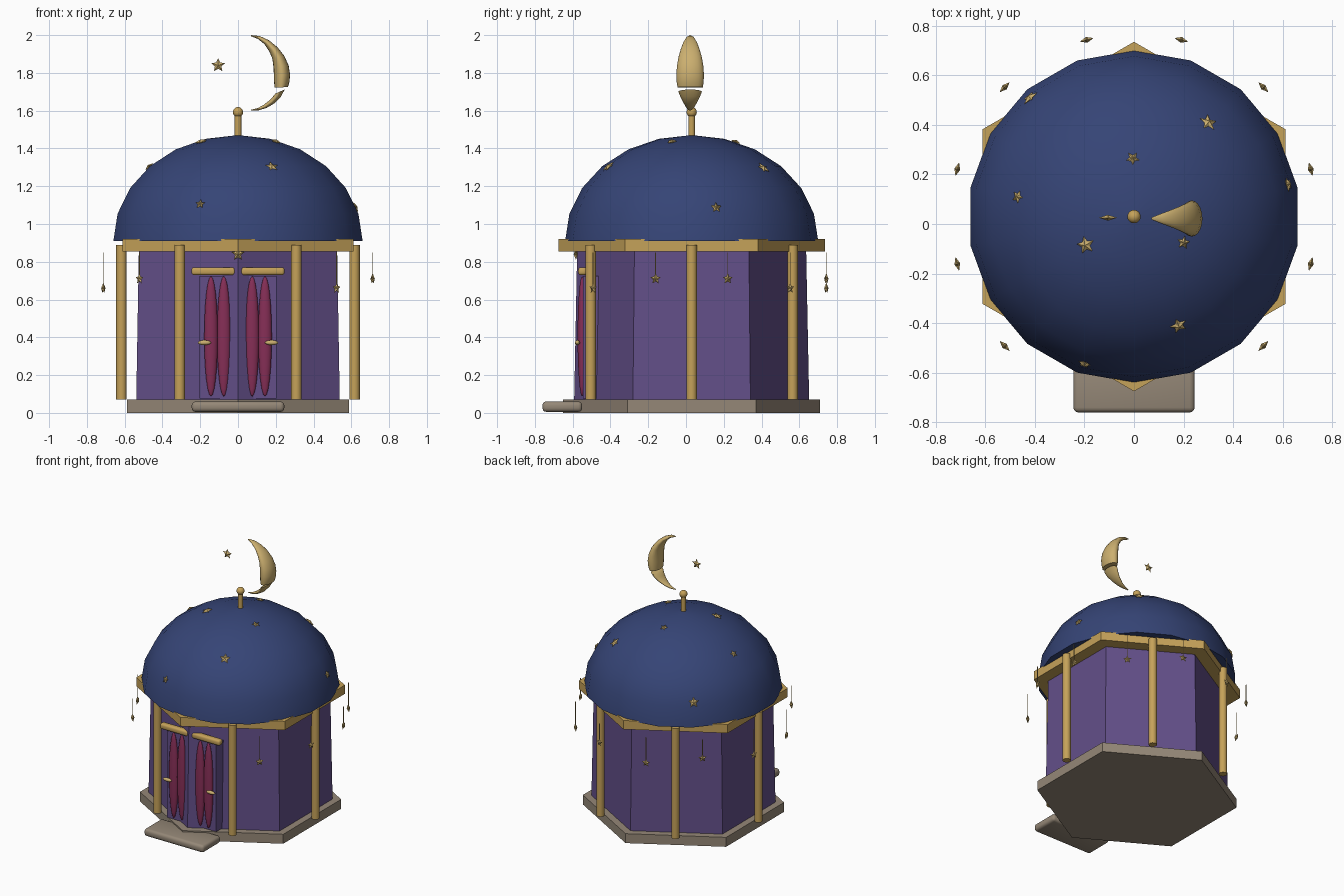
import bpy, bmesh, math
from mathutils import Vector, Matrix

if "Cube" in bpy.data.objects:
    bpy.data.objects.remove(bpy.data.objects["Cube"])

CY = 0.03  # the building's axis sits slightly behind the origin


def mat(name, rgb):
    m = bpy.data.materials.new(name)
    m.diffuse_color = (*rgb, 1)
    m.use_nodes = True
    m.node_tree.nodes["Principled BSDF"].inputs["Base Color"].default_value = m.diffuse_color
    return m


GOLD = mat("frame gold", (0.56, 0.36, 0.10))
PALE = mat("star gold", (0.60, 0.43, 0.16))
BLUE = mat("dome blue", (0.036, 0.058, 0.18))
PURPLE = mat("wall purple", (0.125, 0.078, 0.25))
RED = mat("curtain crimson", (0.24, 0.028, 0.095))
STONE = mat("stone", (0.30, 0.245, 0.185))


def finish(bm, name, material, smooth=None):
    bmesh.ops.recalc_face_normals(bm, faces=bm.faces)
    me = bpy.data.meshes.new(name)
    bm.to_mesh(me)
    bm.free()
    ob = bpy.data.objects.new(name, me)
    bpy.context.collection.objects.link(ob)
    me.materials.append(material)
    if smooth:
        bpy.ops.object.select_all(action='DESELECT')
        ob.select_set(True)
        bpy.context.view_layer.objects.active = ob
        bpy.ops.object.shade_smooth_by_angle(angle=math.radians(smooth))
    return ob


def ring(r, z, n, x=0, y=CY):
    # polygon with one corner pointing along +y
    return [Vector((x + r * math.sin(2 * math.pi * i / n),
                    y + r * math.cos(2 * math.pi * i / n), z)) for i in range(n)]


def loft(name, rings, material, smooth=None, wrap=False):
    bm = bmesh.new()
    vs = [[bm.verts.new(p) for p in r] for r in rings]
    n = len(vs[0])
    pairs = list(zip(vs, vs[1:])) + ([(vs[-1], vs[0])] if wrap else [])
    for a, b in pairs:
        for i in range(n):
            j = (i + 1) % n
            bm.faces.new((a[i], a[j], b[j], b[i]))
    if not wrap:
        bm.faces.new(vs[0])
        bm.faces.new(vs[-1])
    bmesh.ops.remove_doubles(bm, verts=bm.verts, dist=1e-5)
    return finish(bm, name, material, smooth)


def rod(name, x, y, z0, z1, r, material, n=16):
    return loft(name, [ring(r, z0, n, x, y), ring(r, z1, n, x, y)], material, 40)


def ball(name, loc, scale, material):
    bm = bmesh.new()
    bmesh.ops.create_uvsphere(bm, u_segments=20, v_segments=12, radius=1,
                              matrix=Matrix.Translation(loc) @ Matrix.Diagonal((*scale, 1)))
    return finish(bm, name, material, 60)


def block(name, loc, size, material, bevel=0):
    bm = bmesh.new()
    bmesh.ops.create_cube(bm, size=1, matrix=Matrix.Translation(loc) @ Matrix.Diagonal((*size, 1)))
    if bevel:
        bmesh.ops.bevel(bm, geom=bm.edges[:], offset=bevel, segments=3, profile=0.5, affect='EDGES')
    return finish(bm, name, material, 40 if bevel else None)


def star(name, loc, normal, r, depth=0.012):
    # five-pointed star, puffed on both sides, facing along normal
    nrm = Vector(normal).normalized()
    up = Vector((0, 0, 1)) - nrm * nrm.z
    up.normalize()
    side = up.cross(nrm)
    c = Vector(loc)
    bm = bmesh.new()
    rim = []
    for i in range(10):
        a = math.pi * i / 5
        q = r if i % 2 == 0 else r * 0.48
        rim.append(bm.verts.new(c + q * (math.cos(a) * up + math.sin(a) * side)))
    for s in (1, -1):
        tip = bm.verts.new(c + s * depth * nrm)
        for i in range(10):
            bm.faces.new((rim[i], rim[(i + 1) % 10], tip))
    return finish(bm, name, PALE)


# stone base and rounded step
loft("base", [ring(0.68, 0, 6), ring(0.68, 0.07, 6)], STONE)
block("step", (0, -0.655, 0.033), (0.49, 0.21, 0.055), STONE, 0.02)

# slightly tapering six-sided wall, and gold cornice
loft("wall", [ring(0.622, 0.07, 6), ring(0.606, 0.87, 6)], PURPLE)
loft("cornice", [ring(0.705, 0.855, 6), ring(0.705, 0.92, 6),
                 ring(0.59, 0.92, 6), ring(0.59, 0.855, 6)], GOLD, wrap=True)

# pillars in front of the middle of each wall
for k in range(6):
    a = k * math.pi / 3
    rod("pillar", 0.617 * math.cos(a), CY + 0.617 * math.sin(a), 0.07, 0.89, 0.028, GOLD)

# door panel, curtains, lintels and handles
block("door_panel", (0, -0.47, 0.4), (0.405, 0.15, 0.65), PURPLE)
for s in (-1, 1):
    for x in (0.075, 0.143):
        ball("curtain", (s * x, -0.55, 0.405), (0.036, 0.024, 0.318), RED)
    block("lintel", (s * 0.13, -0.548, 0.75), (0.232, 0.045, 0.042), GOLD, 0.014)
    ball("handle", (s * 0.178, -0.575, 0.372), (0.035, 0.013, 0.013), PALE)
star("door_star", (0, -0.583, 0.84), (0, -1, 0), 0.036)

# dome
DR, DZ, DH = 0.67, 0.91, 0.56
loft("dome", [ring(DR * math.cos(math.radians(t)), DZ + DH * math.sin(math.radians(t)), 18)
              for t in (0, 15, 30, 45, 60, 75, 89.5)], BLUE, 50)

# stars on the dome: x, y, size
for x, y, r in ((-0.42, 0.51, 0.037), (0.30, 0.41, 0.038), (-0.005, 0.265, 0.028),
                (-0.47, 0.11, 0.028), (-0.195, -0.085, 0.037), (0.20, -0.075, 0.027),
                (0.18, -0.41, 0.037), (-0.20, -0.565, 0.027), (0.622, 0.16, 0.03)):
    dy = y - CY
    h = math.sqrt(1 - (x * x + dy * dy) / DR ** 2)
    star("dome_star", (x, y, DZ + DH * h), (x / DR ** 2, dy / DR ** 2, h / DH), r)

# finial
rod("finial_post", 0, CY, 1.45, 1.59, 0.018, GOLD)
ball("finial_ball", (0, CY, 1.592), (0.027, 0.027, 0.027), GOLD)


# crescent in two pieces: each station is outer x,z, inner x,z, half depth
def crescent(name, stations):
    rings = []
    for ox, oz, ix, iz, d in stations:
        o, i = Vector((ox, 0.022, oz)), Vector((ix, 0.022, iz))
        mid, half = (o + i) / 2, (o - i) / 2
        rings.append([mid + half * math.cos(t) + Vector((0, d * math.sin(t), 0))
                      for t in (2 * math.pi * k / 20 for k in range(20))])
    loft(name, rings, PALE, 50)


crescent("crescent_upper", [
    (0.07, 2.0, 0.07, 1.994, 0.004), (0.115, 1.995, 0.105, 1.98, 0.02),
    (0.165, 1.972, 0.14, 1.952, 0.036), (0.21, 1.935, 0.165, 1.915, 0.05),
    (0.245, 1.89, 0.182, 1.875, 0.062), (0.268, 1.84, 0.188, 1.83, 0.07),
    (0.276, 1.79, 0.19, 1.785, 0.073), (0.272, 1.75, 0.191, 1.75, 0.071),
    (0.264, 1.725, 0.194, 1.722, 0.067)])
crescent("crescent_lower", [
    (0.247, 1.712, 0.197, 1.69, 0.062), (0.228, 1.675, 0.183, 1.672, 0.052),
    (0.195, 1.64, 0.163, 1.652, 0.038), (0.15, 1.614, 0.135, 1.63, 0.024),
    (0.11, 1.602, 0.105, 1.614, 0.013), (0.07, 1.6, 0.07, 1.605, 0.004)])
star("floating_star", (-0.105, 0.025, 1.84), (0, -1, 0), 0.038)

# hanging stars all round except over the door
for i, z in enumerate((0.66, 0.71, 0.71, 0.66, 0.71, 0.66, 0.71, 0.66, 0.66, 0.71)):
    a = math.radians(-45 + 30 * i)
    x, y = 0.738 * math.cos(a), CY + 0.738 * math.sin(a)
    rod("string", x, y, z + 0.02, 0.85, 0.002, PALE, 6)
    star("hanging_star", (x, y, z), (math.cos(a), math.sin(a), 0), 0.03)
